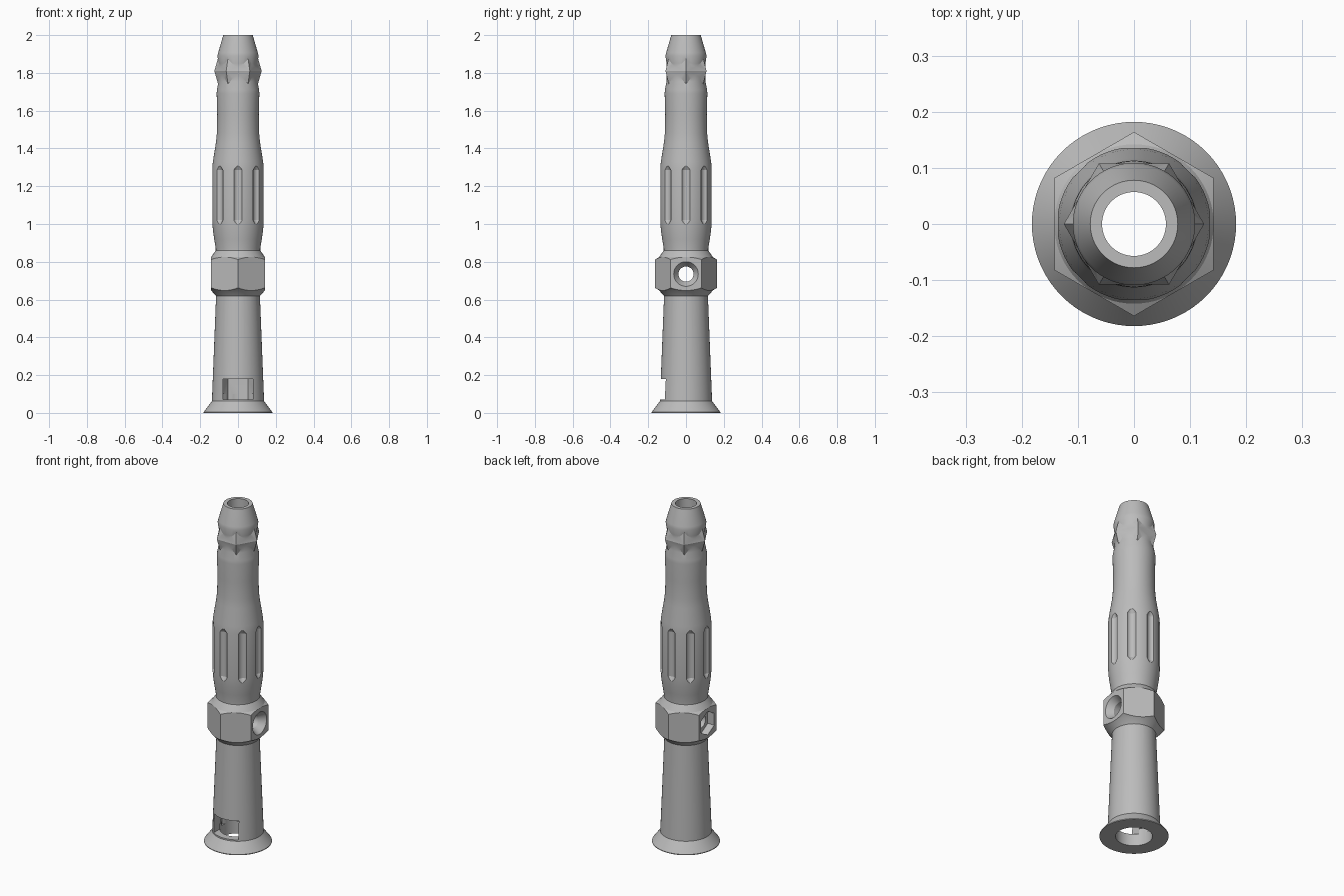
import bpy, bmesh
from math import pi, cos, sin, radians
from mathutils import Matrix

if "Cube" in bpy.data.objects:
    bpy.data.objects.remove(bpy.data.objects["Cube"], do_unlink=True)

grey = bpy.data.materials.new("plain grey")
grey.use_nodes = True
grey.diffuse_color = (0.5, 0.5, 0.5, 1)
grey.node_tree.nodes["Principled BSDF"].inputs["Base Color"].default_value = (0.5, 0.5, 0.5, 1)


def lathe(name, profile, sides=72, phase=0.0, matrix=Matrix()):
    """Closed solid turned from (radius, height) points."""
    bm = bmesh.new()
    rings = []
    for r, z in profile:
        angles = [phase + 2 * pi * i / sides for i in range(sides)]
        rings.append([bm.verts.new((r * cos(a), r * sin(a), z)) for a in angles])
    for low, high in zip(rings, rings[1:]):
        for i in range(sides):
            j = (i + 1) % sides
            bm.faces.new((low[i], low[j], high[j], high[i]))
    bm.faces.new(rings[0][::-1])
    bm.faces.new(rings[-1])
    bmesh.ops.recalc_face_normals(bm, faces=bm.faces)
    bm.transform(matrix)
    mesh = bpy.data.meshes.new(name)
    bm.to_mesh(mesh)
    bm.free()
    mesh.materials.append(grey)
    ob = bpy.data.objects.new(name, mesh)
    bpy.context.collection.objects.link(ob)
    return ob


def combine(target, tool, operation):
    """Apply a boolean and discard the tool."""
    tool.hide_render = True
    mod = target.modifiers.new(operation, "BOOLEAN")
    mod.operation, mod.solver, mod.object = operation, "EXACT", tool
    bpy.context.view_layer.objects.active = target
    bpy.ops.object.modifier_apply(modifier=mod.name)
    bpy.data.objects.remove(tool, do_unlink=True)


# Turned handle with flared foot, swollen grip and tapered tip
handle = lathe("handle", [
    (0.182, 0), (0.182, 0.004), (0.138, 0.062), (0.137, 0.09), (0.116, 0.62),
    (0.116, 0.74), (0.118, 0.87), (0.126, 0.92), (0.133, 0.97), (0.137, 1.02),
    (0.137, 1.29), (0.133, 1.33), (0.117, 1.43), (0.112, 1.48), (0.110, 1.58),
    (0.113, 1.69), (0.112, 1.71), (0.103, 1.755), (0.103, 1.85), (0.109, 1.89),
    (0.105, 1.907), (0.078, 2.0)])

# Six-sided collar with chamfered corners
collar = lathe("hex_collar", [(0.164, 0.6), (0.164, 0.9)], 6, pi / 6)
chamfer = lathe("collar_chamfer", [
    (0.113, 0.615), (0.142, 0.648), (0.17, 0.666),
    (0.17, 0.808), (0.142, 0.825), (0.115, 0.865)])
combine(collar, chamfer, "INTERSECT")
combine(handle, collar, "UNION")

# Six pointed ridges around the neck
ridges = lathe("neck_ridges", [(0.104, 1.735), (0.125, 1.81), (0.104, 1.885)], 6)
combine(handle, ridges, "UNION")

# Eight grip flutes with tapered ends
for i in range(8):
    place = Matrix.Rotation(i * pi / 4, 4, "Z") @ Matrix.Translation((0.15, 0, 0))
    flute = lathe("flute_cutter", [
        (0.008, 0.985), (0.027, 1.02), (0.027, 1.285), (0.008, 1.32)], 24, 0, place)
    combine(handle, flute, "DIFFERENCE")

# Bore through the whole length, wider in the foot, hexagonal at the window
bore = lathe("bore_cutter", [(0.057, 0.1), (0.057, 2.1)])
combine(handle, bore, "DIFFERENCE")
foot_hole = lathe("foot_hole_cutter", [(0.097, -0.1), (0.097, 0.1)])
combine(handle, foot_hole, "DIFFERENCE")
chamber = lathe("chamber_cutter", [(0.106, 0.07), (0.106, 0.18)], 6)
combine(handle, chamber, "DIFFERENCE")

# Front window into the foot
box = Matrix.Translation((0, -0.12, 0)) @ Matrix.Diagonal((0.08, 0.1, 1, 1))
window = lathe("window_cutter", [(2 ** 0.5, 0.07), (2 ** 0.5, 0.18)], 4, pi / 4, box)
combine(handle, window, "DIFFERENCE")

# Cross hole in the collar: countersunk on the left, hex pocket on the right
across = Matrix.Translation((0, 0, 0.735)) @ Matrix.Rotation(pi / 2, 4, "Y")
screw = lathe("screw_cutter", [
    (0.04, -0.2), (0.04, 0.105), (0.065, 0.142), (0.065, 0.2)], 48, 0, across)
combine(handle, screw, "DIFFERENCE")
pocket = lathe("pocket_cutter", [(0.07, -0.2), (0.07, -0.1)], 6, 0, across)
combine(handle, pocket, "DIFFERENCE")

# Smooth turned surfaces, crisp machined edges
bpy.ops.object.select_all(action="DESELECT")
handle.select_set(True)
bpy.context.view_layer.objects.active = handle
bpy.ops.object.shade_smooth_by_angle(angle=radians(22))
